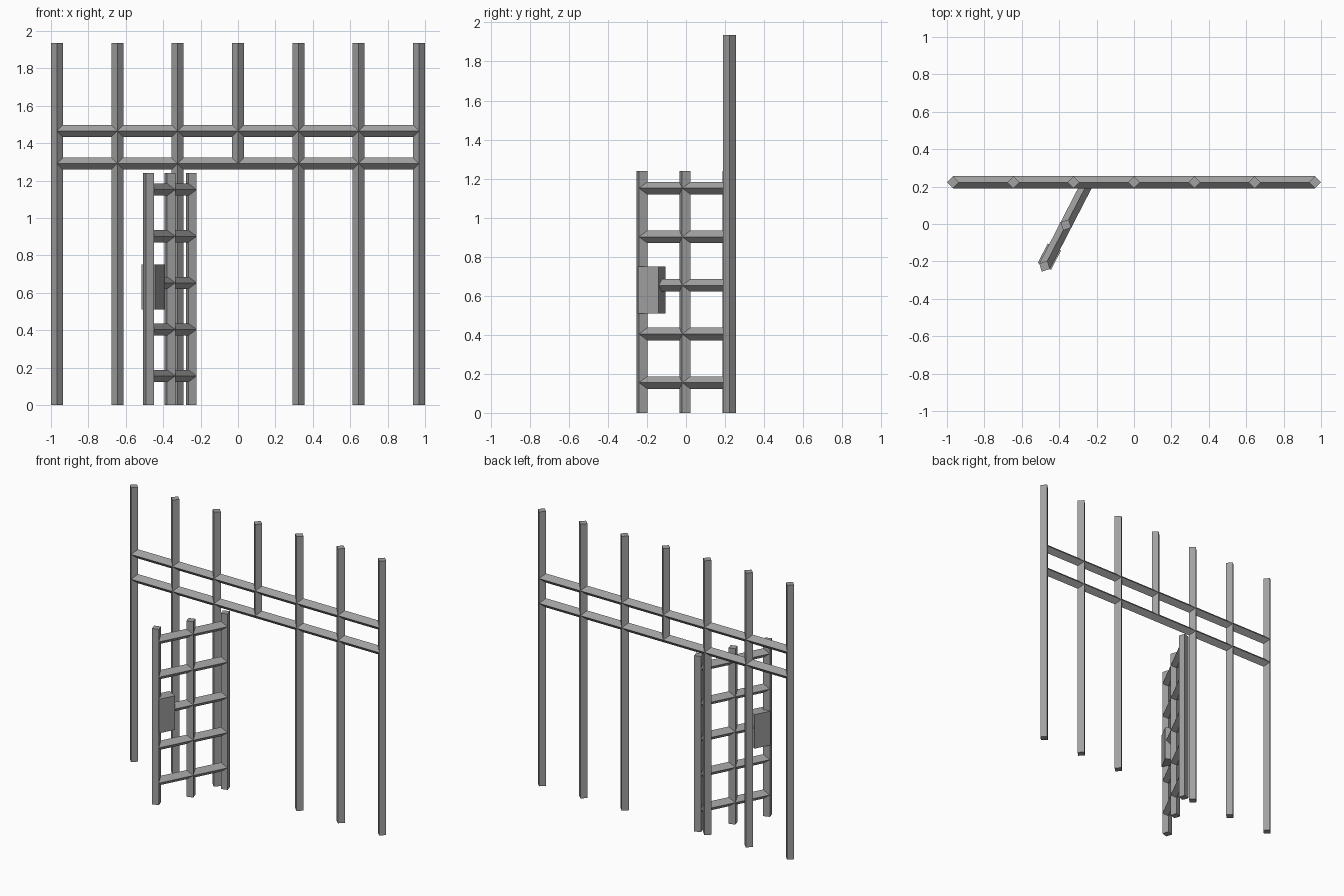
import bpy
from math import pi
from mathutils import Vector, Matrix

cube = bpy.data.objects.get("Cube")
if cube:
    bpy.data.objects.remove(cube)

grey = bpy.data.materials.new("steel_grey")
grey.use_nodes = True
grey.diffuse_color = (0.36, 0.36, 0.36, 1)
grey.node_tree.nodes["Principled BSDF"].inputs["Base Color"].default_value = grey.diffuse_color

R = 0.0323          # half diagonal of the square bar
UP = Vector((0, 0, 1))


def bar(name, start, end, side):
    """Square bar from start to end, with one corner pointing along side."""
    start, end = Vector(start), Vector(end)
    z = (end - start).normalized()
    x = Vector(side).normalized()
    frame = Matrix((x, z.cross(x), z)).transposed().to_4x4()
    bpy.ops.mesh.primitive_cylinder_add(vertices=4, radius=R, depth=(end - start).length)
    obj = bpy.context.object
    obj.name = name
    obj.matrix_world = Matrix.Translation((start + end) / 2) @ frame
    obj.data.materials.append(grey)


# Fence posts; the middle one is cut short above the gateway
FENCE_Y, HALF, TOP = 0.223, 0.968, 1.935
RAILS = (1.29, 1.465)
for i in range(-3, 4):
    x = HALF * i / 3
    bottom = RAILS[0] if i == 0 else 0
    bar(f"fence_post_{i + 4}", (x, FENCE_Y, bottom), (x, FENCE_Y, TOP), (1, 0, 0))

# Fence rails
for i, z in enumerate(RAILS):
    bar(f"fence_rail_{i + 1}", (-HALF, FENCE_Y, z), (HALF, FENCE_Y, z), UP)

# Open gate, swung forward from its hinge post
hinge, tip = Vector((-0.25, 0.216, 0)), Vector((-0.478, -0.226, 0))
along = (hinge - tip).normalized()
for i, name in enumerate(("gate_hinge_post", "gate_middle_post", "gate_end_post")):
    base = hinge.lerp(tip, i / 2)
    bar(name, base, base + UP * 1.24, along)
for i in range(5):
    z = UP * (0.155 + 0.249 * i)
    bar(f"gate_rail_{i + 1}", tip + z, hinge + z, UP)

# Lock box on the free end of the gate
across = UP.cross(along)
bpy.ops.mesh.primitive_cube_add(size=1)
box = bpy.context.object
box.name = "lock_box"
frame = Matrix((along, across, UP)).transposed().to_4x4()
box.matrix_world = (Matrix.Translation((-0.4525, -0.175, 0.63)) @ frame
                    @ Matrix.Diagonal((0.116, 0.08, 0.24, 1)))
box.data.materials.append(grey)
